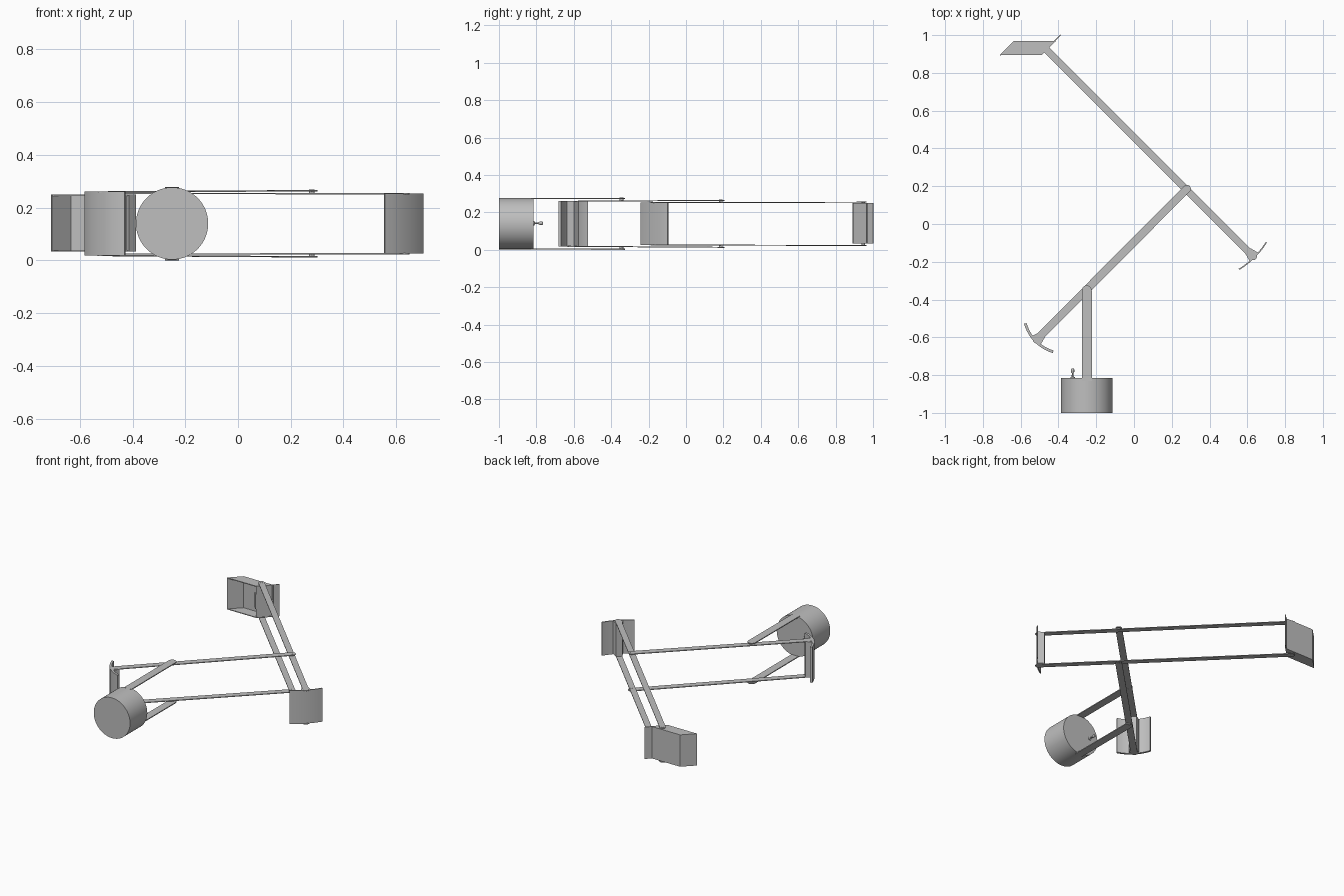
import bpy, bmesh, math
from mathutils import Vector

cube = bpy.data.objects.get("Cube")
if cube:
    bpy.data.objects.remove(cube, do_unlink=True)

MID = 0.139  # height of the symmetry plane between paired parts

grey = bpy.data.materials.new("satin_grey")
grey.use_nodes = True
GREY = (0.52, 0.52, 0.52, 1)
grey.diffuse_color = GREY
grey.node_tree.nodes["Principled BSDF"].inputs["Base Color"].default_value = GREY


def finish(name, bm):
    bmesh.ops.recalc_face_normals(bm, faces=bm.faces[:])
    me = bpy.data.meshes.new(name)
    bm.to_mesh(me)
    bm.free()
    ob = bpy.data.objects.new(name, me)
    bpy.context.collection.objects.link(ob)
    me.materials.append(grey)
    bpy.ops.object.select_all(action='DESELECT')
    ob.select_set(True)
    bpy.context.view_layer.objects.active = ob
    bpy.ops.object.shade_smooth_by_angle(angle=math.radians(35))
    return ob


def prism(name, outline, z0, z1, lift=None, flip=False):
    """Extrude an xy outline; lift(x, y) tilts it, flip mirrors it in height."""
    bm = bmesh.new()
    rings = [[bm.verts.new((x, y, z)) for x, y in outline] for z in (z0, z1)]
    n = len(outline)
    bm.faces.new(rings[0])
    bm.faces.new(rings[1])
    for i in range(n):
        j = (i + 1) % n
        bm.faces.new((rings[0][i], rings[0][j], rings[1][j], rings[1][i]))
    for v in bm.verts:
        if lift:
            v.co.z += lift(v.co.x, v.co.y)
        if flip:
            v.co.z = 2 * MID - v.co.z
    return finish(name, bm)


def slat_pair(name, a, b, width, za, zb, thick=0.005, round_start=True):
    """Two thin round-ended strips, mirrored about MID; za and zb are outer heights."""
    a, b = Vector(a), Vector(b)
    d = (b - a).normalized()
    side = Vector((-d.y, d.x))
    r = width / 2
    arc = [math.pi * i / 10 for i in range(11)]
    pts = [b + side * r * math.cos(t) + d * r * math.sin(t) for t in arc]
    if round_start:
        pts += [a - side * r * math.cos(t) - d * r * math.sin(t) for t in arc]
    else:
        pts += [a - side * r, a + side * r]
    slope = (zb - za) / (b - a).length
    lift = lambda x, y: slope * (Vector((x, y)) - a).dot(d)
    for tag, flip in (("top", False), ("bottom", True)):
        prism(f"{name}_{tag}", pts, za - thick, za, lift, flip)


def pin_pair(name, c, r, z0, z1):
    pts = [(c[0] + r * math.cos(math.tau * i / 16), c[1] + r * math.sin(math.tau * i / 16))
           for i in range(16)]
    for tag, flip in (("top", False), ("bottom", True)):
        prism(f"{name}_{tag}", pts, z0, z1, None, flip)


def wall(name, p, q, thick, z0, z1):
    p, q = Vector(p), Vector(q)
    d = (q - p).normalized()
    n = Vector((-d.y, d.x)) * thick
    prism(name, [p, q, q + n, p + n], z0, z1)


def lathe_y(name, profile, cx, cz, segs):
    """Revolve (radius, y) points about an axis along y."""
    bm = bmesh.new()
    rings = [[bm.verts.new((cx + r * math.cos(math.tau * i / segs), y,
                            cz + r * math.sin(math.tau * i / segs))) for i in range(segs)]
             for r, y in profile]
    bm.faces.new(rings[0])
    bm.faces.new(rings[-1])
    for lo, hi in zip(rings, rings[1:]):
        for i in range(segs):
            j = (i + 1) % segs
            bm.faces.new((lo[i], lo[j], hi[j], hi[i]))
    return finish(name, bm)


def counterweight(name, p, q, sag, thick, z0, z1):
    """Curved plate from p to q bulging outward, plus the wedge that holds it."""
    p, q = Vector(p), Vector(q)
    half = (q - p).length / 2
    m, u = (p + q) / 2, (q - p).normalized()
    out = Vector((u.y, -u.x))
    R = (half * half + sag * sag) / (2 * sag)
    c = m + out * (sag - R)
    A = math.asin(half / R)
    ang = [-A + 2 * A * i / 16 for i in range(17)]
    ring = lambda rad: [c + (u * math.sin(t) + out * math.cos(t)) * rad for t in ang]
    prism(name + "_plate", ring(R) + ring(R - thick)[::-1], z0, z1)
    apex = m + out * (sag - thick * 0.8)
    prism(name + "_wedge", [apex - u * 0.032, apex + u * 0.032,
                            apex + u * 0.02 - out * 0.045, apex - u * 0.02 - out * 0.045],
          z0 + 0.002, z1 - 0.002)


# Drum base and its switch
lathe_y("drum_base", [(0.137, -1.0), (0.137, -0.815)], -0.25, MID + 0.001, 64)
lathe_y("toggle_switch", [(0.012, -0.818), (0.012, -0.811), (0.005, -0.808), (0.004, -0.79),
                          (0.009, -0.782), (0.009, -0.77), (0.005, -0.764)], -0.325, 0.142, 16)

# Arms: upright, lower arm and upper arm, each a pair of strips
base_joint, elbow, head_joint = (-0.25, -0.345), (0.28, 0.186), (-0.487, 0.947)
slat_pair("upright_strip", (-0.25, -0.83), (-0.25, -0.352), 0.053, 0.277, 0.278,
          0.006, round_start=False)
slat_pair("lower_arm", (-0.515, -0.612), elbow, 0.042, 0.262, 0.267)
slat_pair("upper_arm", (0.632, -0.172), head_joint, 0.038, 0.255, 0.257)

# Joint pins
pin_pair("base_pin", base_joint, 0.01, 0.258, 0.279)
pin_pair("elbow_pin", elbow, 0.01, 0.25, 0.268)
pin_pair("head_pin", head_joint, 0.01, 0.245, 0.258)

# Counterweights
counterweight("lower_weight", (-0.582, -0.528), (-0.43, -0.683), 0.028, 0.014, 0.018, 0.262)
counterweight("upper_weight", (0.558, -0.243), (0.704, -0.098), 0.012, 0.007, 0.026, 0.254)

# Lamp head: reflector open towards the front
H0, H1 = 0.033, 0.25
corners = [(-0.71, 0.895), (-0.488, 0.895), (-0.413, 0.97), (-0.635, 0.97)]
prism("head_top", corners, H1 - 0.005, H1)
prism("head_bottom", corners, H0, H0 + 0.005)
wall("head_side", corners[3], corners[0], 0.005, H0, H1)
wall("head_back", corners[2], corners[3], 0.005, H0, H1)
wall("head_flange", (-0.491, 0.895), (-0.386, 1.0), 0.005, H0, H1)
prism("bulb_holder", [(-0.525, 0.925), (-0.497, 0.897), (-0.462, 0.932), (-0.49, 0.96)],
      0.09, 0.19)
